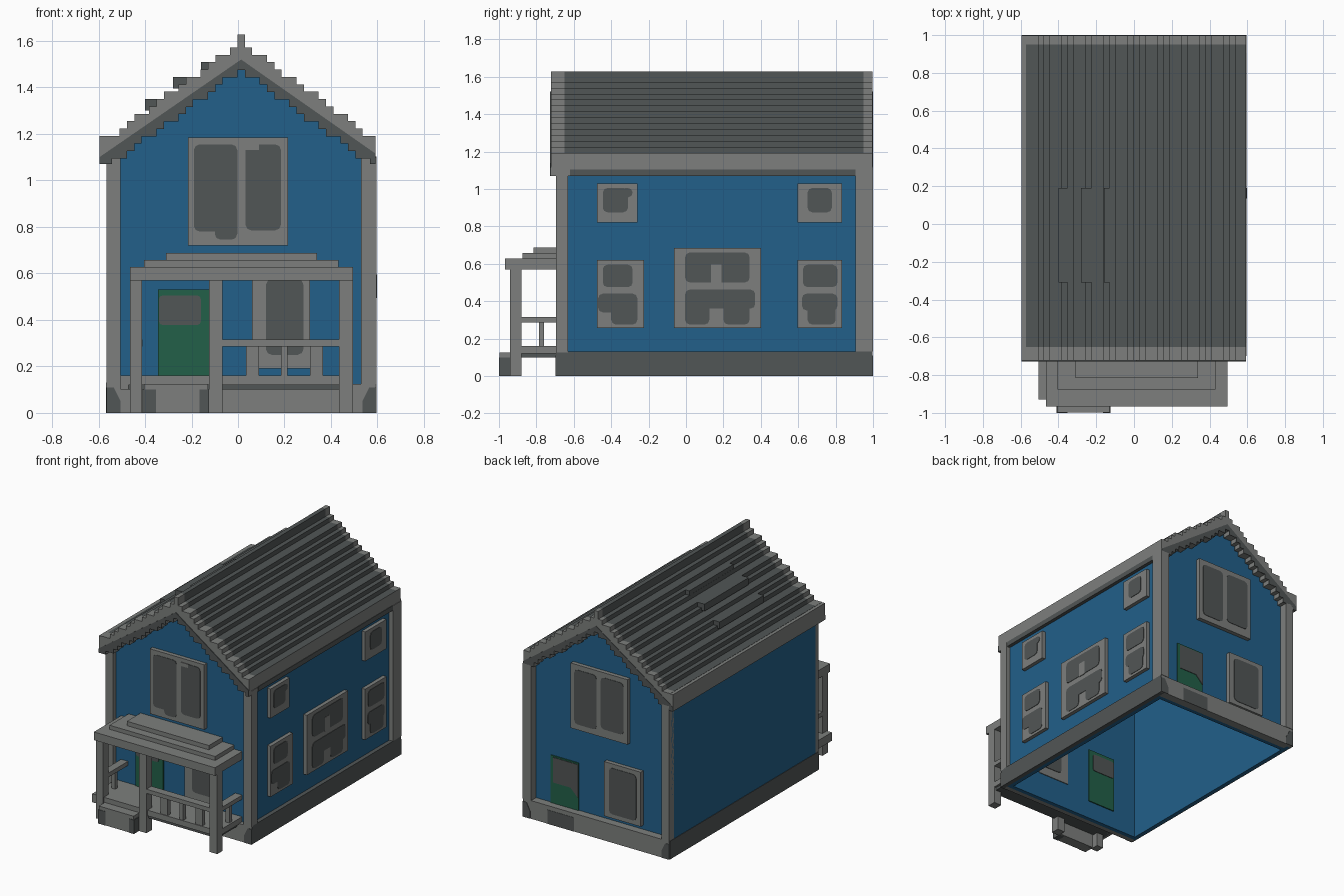
import bpy, bmesh, math

old = bpy.data.objects.get("Cube")
if old:
    bpy.data.objects.remove(old, do_unlink=True)


def material(name, rgb):
    m = bpy.data.materials.new(name)
    m.use_nodes = True
    m.diffuse_color = (*rgb, 1)
    bsdf = m.node_tree.nodes["Principled BSDF"]
    bsdf.inputs["Base Color"].default_value = (*rgb, 1)
    bsdf.inputs["Roughness"].default_value = 0.9
    return m


LIGHT = material("light grey", (0.205, 0.212, 0.205))
DARK = material("dark grey", (0.083, 0.092, 0.092))
BLUE = material("wall blue", (0.016, 0.117, 0.255))
GREEN = material("door green", (0.016, 0.117, 0.066))


def prism(name, pts, axis, d0, d1, mat):
    """Extrude a 2D outline (u, z) along y or x from d0 to d1."""
    bm = bmesh.new()
    at = (lambda u, z, d: (u, d, z)) if axis == "y" else (lambda u, z, d: (d, u, z))
    a = [bm.verts.new(at(u, z, d0)) for u, z in pts]
    b = [bm.verts.new(at(u, z, d1)) for u, z in pts]
    bm.faces.new(a)
    bm.faces.new(b)
    n = len(pts)
    for i in range(n):
        j = (i + 1) % n
        bm.faces.new((a[i], a[j], b[j], b[i]))
    bmesh.ops.recalc_face_normals(bm, faces=bm.faces[:])
    me = bpy.data.meshes.new(name)
    bm.to_mesh(me)
    bm.free()
    me.materials.append(mat)
    ob = bpy.data.objects.new(name, me)
    bpy.context.collection.objects.link(ob)
    return ob


def rect(u0, u1, z0, z1):
    return [(u0, z0), (u1, z0), (u1, z1), (u0, z1)]


def rounded(u0, u1, z0, z1, r=0.025):
    pts = []
    for k, (cu, cz) in enumerate([(u1 - r, z1 - r), (u0 + r, z1 - r), (u0 + r, z0 + r), (u1 - r, z0 + r)]):
        for s in range(3):
            t = math.pi / 2 * (k + s / 2)
            pts.append((cu + r * math.cos(t), cz + r * math.sin(t)))
    return pts


def box(name, x0, x1, y0, y1, z0, z1, mat):
    return prism(name, rect(x0, x1, z0, z1), "y", y0, y1, mat)


def window(name, axis, inner, outer, frame, panes, notches=()):
    """Frame through the wall, dark panes and light notches on both faces."""
    s = 1 if outer > inner else -1
    prism(name + "_frame", rect(*frame), axis, inner - s * 0.006, outer, LIGHT)
    for p in panes:
        prism(name + "_pane", rounded(*p), axis, inner - s * 0.010, outer + s * 0.003, DARK)
    for p in notches:
        prism(name + "_notch", rect(*p), axis, inner - s * 0.012, outer + s * 0.005, LIGHT)


# Walls, hollow and open underneath
XC, V = 0.0135, 0.0317
gable = [(-0.565, 0), (0.565, 0), (0.565, 1.1), (XC, 1.5), (-0.565, 1.1)]
prism("front_wall", gable, "y", -0.66, -0.63, BLUE)
prism("back_wall", gable, "y", 0.91, 0.94, BLUE)
box("left_side_wall", 0.535, 0.565, -0.63, 0.91, 0, 1.1, BLUE)
box("right_side_wall", -0.565, -0.535, -0.66, 0.97, 0, 1.1, BLUE)

# Corner posts
box("front_post", 0.53, 0.595, -0.695, -0.63, 0.125, 1.1, LIGHT)
box("front_post", -0.565, -0.505, -0.695, -0.66, 0.12, 1.1, LIGHT)
box("back_post", 0.53, 0.595, 0.905, 1.0, 0.13, 1.1, LIGHT)
box("back_post", -0.565, -0.505, 0.94, 1.0, 0.13, 1.1, LIGHT)

# Base bands with dark corners
box("front_base", -0.565, 0.592, -0.695, -0.66, 0, 0.125, LIGHT)
box("back_base", -0.565, 0.592, 0.94, 0.997, 0, 0.13, LIGHT)
box("left_side_base", 0.565, 0.595, -0.69, 0.995, 0, 0.13, DARK)
box("right_side_base", -0.568, -0.56, -0.69, 0.995, 0, 0.13, DARK)
box("back_base_patch", 0.19, 0.40, 0.99, 0.999, 0, 0.10, DARK)
for edge, s in ((-0.565, 1), (0.595, -1)):
    corner = [(edge, 0), (edge + s * 0.06, 0), (edge + s * 0.06, 0.05),
              (edge + s * 0.03, 0.11), (edge, 0.11)]
    prism("front_base_corner", corner, "y", -0.698, -0.69, DARK)
    prism("back_base_corner", corner, "y", 0.992, 1.0, DARK)

# Stepped roof profile
XL, XR = -0.596, 0.592
cols = list(range(-19, 19))


def top(i):
    return 1.627 if i == 0 else max(1.19, 1.572 - V * round(0.72 * (abs(i) - 1)))


def bottom(i):
    return max(1.07, 1.475 - V * round(0.73 * abs(i)))


def stairs(height):
    pts = []
    for i in cols:
        x0, x1 = XC + (i - 0.5) * V, XC + (i + 0.5) * V
        pts += [(max(XL, x0), height(i)), (min(XR, x1), height(i))]
    # keep only the points where the height changes
    return [p for k, p in enumerate(pts)
            if k in (0, len(pts) - 1) or not (pts[k - 1][1] == p[1] == pts[k + 1][1])]


shell = stairs(top) + stairs(bottom)[::-1]
prism("roof_front_edge", shell, "y", -0.722, -0.65, LIGHT)
prism("roof_back_edge", shell, "y", 0.95, 0.997, LIGHT)
roof = prism("roof", shell, "y", -0.65, 0.95, LIGHT)
roof.data.materials.append(DARK)
for f in roof.data.polygons:
    c, n = f.center, f.normal
    if n.z > 0.5 and abs(c.x) < 0.575 or abs(n.x) > 0.5 and c.z > 1.19:
        f.material_index = 1

# Raised roof strips on the right-hand slope
for x in (-0.40, -0.28, -0.16):
    i = round((x + 0.06 - XC) / V)
    box("roof_strip", x, x + 0.06, -0.31, 0.19, top(i) - 0.05, top(i), DARK)

# Dark fascia under each gable edge and the eave shadow board
fascia = stairs(bottom) + [(XR, 1.115), (XC, 1.52), (XL, 1.10)]
prism("front_fascia", fascia, "y", -0.727, -0.715, DARK)
prism("back_fascia", fascia, "y", 0.99, 1.0, DARK)
box("eave_board", 0.57, 0.595, -0.62, 0.905, 1.068, 1.103, DARK)

# Front and back windows
window("front_upper_window", "y", -0.63, -0.69, (-0.215, 0.215, 0.72, 1.185),
       [(-0.19, -0.003, 0.78, 1.155), (-0.10, -0.003, 0.745, 0.85), (0.032, 0.185, 0.785, 1.155)],
       [(0.03, 0.09, 1.13, 1.157)])
window("front_lower_window", "y", -0.63, -0.69, (0.06, 0.31, 0.19, 0.60), [(0.12, 0.282, 0.25, 0.575)])
window("back_upper_window", "y", 0.91, 0.97, (-0.215, 0.235, 0.72, 1.185),
       [(-0.185, -0.005, 0.78, 1.15), (0.03, 0.205, 0.76, 1.15)])
window("back_lower_window", "y", 0.91, 0.97, (-0.32, -0.03, 0.16, 0.55), [(-0.285, -0.07, 0.19, 0.52)])

# Side windows
SIDE = ("x", 0.535, 0.592)
window("upper_front_window", *SIDE, (-0.475, -0.26, 0.82, 1.03),
       [(-0.445, -0.31, 0.875, 1.005), (-0.35, -0.285, 0.955, 1.005)])
window("upper_back_window", *SIDE, (0.595, 0.835, 0.82, 1.03), [(0.65, 0.78, 0.875, 1.005)])
window("lower_front_window", *SIDE, (-0.475, -0.225, 0.257, 0.62),
       [(-0.445, -0.285, 0.475, 0.595), (-0.47, -0.26, 0.34, 0.44), (-0.40, -0.26, 0.275, 0.42)])
window("lower_back_window", *SIDE, (0.595, 0.835, 0.257, 0.62),
       [(0.625, 0.81, 0.475, 0.595), (0.62, 0.81, 0.35, 0.44), (0.65, 0.80, 0.275, 0.42)])
window("centre_window", *SIDE, (-0.065, 0.40, 0.257, 0.685),
       [(-0.005, 0.34, 0.50, 0.66), (-0.005, 0.37, 0.36, 0.462), (-0.005, 0.125, 0.275, 0.42),
        (0.20, 0.34, 0.275, 0.42)], [(0.135, 0.19, 0.495, 0.595)])

# Doors with a pane
box("front_door", -0.345, -0.125, -0.668, -0.622, 0.13, 0.53, GREEN)
prism("front_door_pane", rounded(-0.34, -0.16, 0.378, 0.505, 0.015), "y", -0.672, -0.618, DARK)
box("back_door", 0.19, 0.41, 0.902, 0.947, 0.10, 0.47, GREEN)
prism("back_door_pane", [(0.19, 0.22), (0.25, 0.28), (0.39, 0.28), (0.39, 0.46), (0.19, 0.46)],
      "y", 0.898, 0.951, DARK)

# Porch floor, step and stacked roof
box("porch_floor", -0.505, 0.495, -0.93, -0.66, 0.12, 0.16, LIGHT)
box("porch_joist", -0.49, 0.48, -0.92, -0.66, 0.10, 0.12, DARK)
box("porch_floor_end", -0.505, -0.47, -0.93, -0.69, 0.10, 0.12, LIGHT)
box("porch_step", -0.405, -0.13, -0.997, -0.92, 0, 0.125, LIGHT)
for x0, x1 in ((-0.41, -0.352), (-0.165, -0.125)):
    box("step_dark_end", x0, x1, -1.0, -0.93, 0, 0.10, DARK)
for x0, x1, y, z0, z1 in ((-0.465, 0.495, -0.967, 0.57, 0.628),
                          (-0.405, 0.432, -0.875, 0.62, 0.657),
                          (-0.31, 0.34, -0.815, 0.65, 0.688)):
    box("porch_roof_layer", x0, x1, y, -0.66, z0, z1, LIGHT)

# Porch posts, railings and balusters
for x0, x1 in ((-0.465, -0.412), (-0.125, -0.066), (0.435, 0.495)):
    box("porch_post", x0, x1, -0.942, -0.88, 0, 0.575, LIGHT)
box("front_rail", -0.066, 0.435, -0.942, -0.885, 0.285, 0.315, LIGHT)
for x0, x1 in ((0.035, 0.09), (0.185, 0.213), (0.31, 0.365)):
    box("front_baluster", x0, x1, -0.925, -0.895, 0.16, 0.285, LIGHT)
for x in (-0.465, 0.44):
    box("side_rail", x, x + 0.055, -0.88, -0.66, 0.285, 0.315, LIGHT)
    box("side_baluster", x + 0.012, x + 0.042, -0.787, -0.758, 0.16, 0.285, LIGHT)
